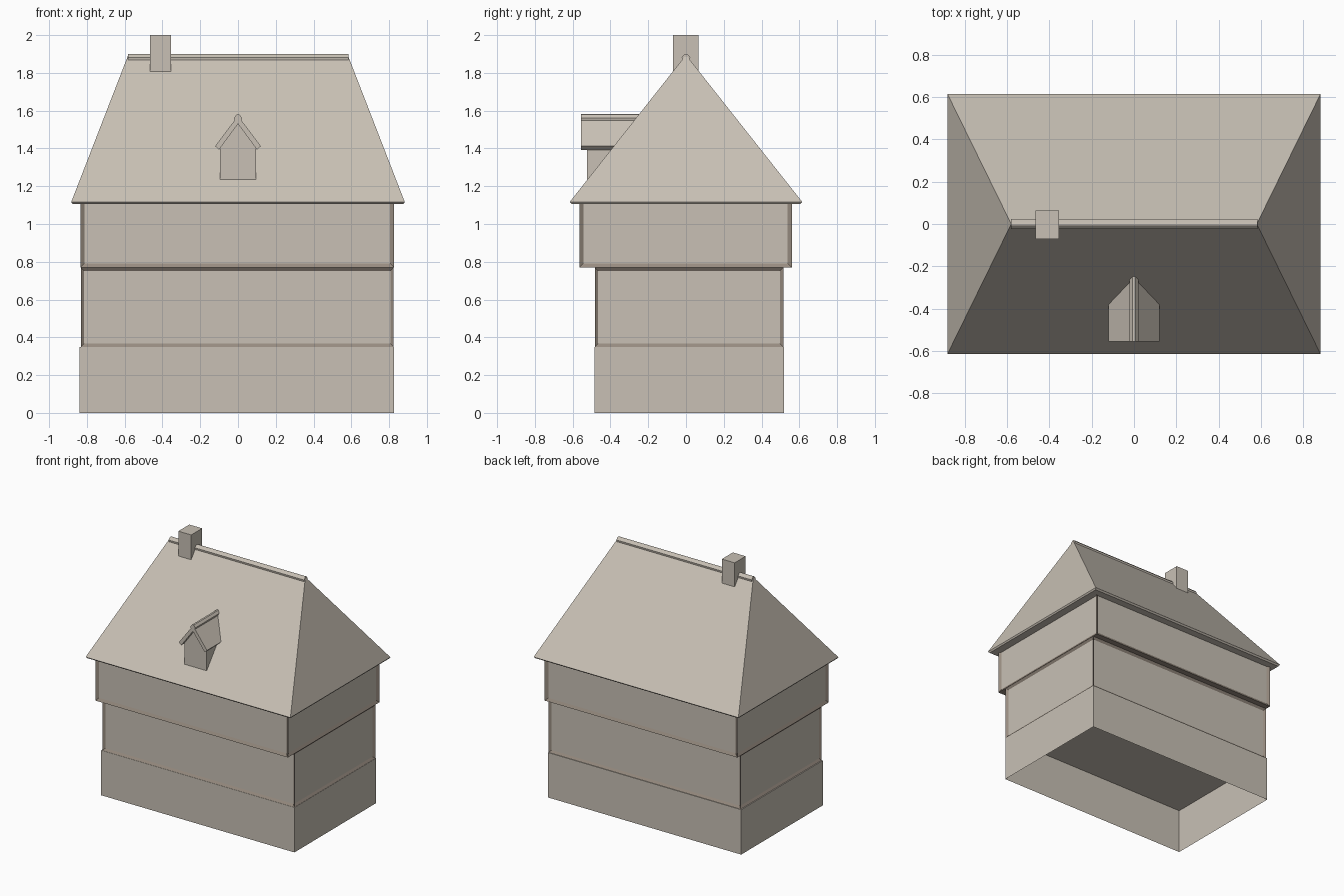
import bpy, bmesh

cube = bpy.data.objects.get("Cube")
if cube:
    bpy.data.objects.remove(cube, do_unlink=True)


def material(name, rgb):
    mat = bpy.data.materials.new(name)
    mat.use_nodes = True
    mat.diffuse_color = (*rgb, 1)
    mat.node_tree.nodes["Principled BSDF"].inputs["Base Color"].default_value = (*rgb, 1)
    return mat


PLASTER = material("warm_plaster", (0.58, 0.53, 0.46))
TIMBER = material("dark_timber", (0.31, 0.26, 0.215))


def finish(name, bm):
    bmesh.ops.recalc_face_normals(bm, faces=bm.faces)
    mesh = bpy.data.meshes.new(name)
    bm.to_mesh(mesh)
    bm.free()
    mesh.materials.append(PLASTER)
    mesh.materials.append(TIMBER)
    obj = bpy.data.objects.new(name, mesh)
    bpy.context.collection.objects.link(obj)
    return obj


def box_mesh(x, y, z):
    bm = bmesh.new()
    bmesh.ops.create_cube(bm, size=1)
    for v in bm.verts:
        v.co = [r[0] if c < 0 else r[1] for c, r in zip(v.co, (x, y, z))]
    bm.normal_update()
    return bm


def drop_bottom(bm):
    faces = [f for f in bm.faces if f.normal.z < -0.5]
    bmesh.ops.delete(bm, geom=faces, context="FACES")


def framed_storey(name, x, y, z, border, open_bottom):
    """Timber box with a recessed plaster panel on each side."""
    bm = box_mesh(x, y, z)
    if open_bottom:
        drop_bottom(bm)
    panels = [f for f in bm.faces if abs(f.normal.z) < 0.5]
    bmesh.ops.inset_individual(bm, faces=panels, thickness=border, depth=-0.012)
    for f in bm.faces:
        f.material_index = 0 if f in panels else 1
    finish(name, bm)


def loft(name, rings):
    """Solid joining rings with equal point counts, capped at both ends."""
    bm = bmesh.new()
    loops = [[bm.verts.new(p) for p in ring] for ring in rings]
    n = len(loops[0])
    for a, b in zip(loops, loops[1:]):
        for i in range(n):
            j = (i + 1) % n
            bm.faces.new((a[i], a[j], b[j], b[i]))
    bm.faces.new(loops[0])
    bm.faces.new(loops[-1])
    return finish(name, bm)


def mirrored(half):
    """Close a half profile by reflecting it, keeping points on the axis single."""
    return half + [(-u, v) for u, v in reversed(half) if u > 0]


def along_x(name, profile, x0, x1):
    return loft(name, [[(x, u, v) for u, v in profile] for x in (x0, x1)])


def along_y(name, profile, y0, y1):
    return loft(name, [[(u, y, v) for u, v in profile] for y in (y0, y1)])


# Open-bottomed ground floor
base = box_mesh((-0.84, 0.826), (-0.485, 0.52), (0, 0.35))
drop_bottom(base)
finish("ground_floor", base)

# Framed upper storeys, the top one overhanging front and back
framed_storey("middle_storey", (-0.832, 0.824), (-0.483, 0.515), (0.35, 0.77), 0.025, True)
framed_storey("upper_storey", (-0.834, 0.826), (-0.565, 0.56), (0.77, 1.13), 0.031, False)

# Hipped roof with a thin eave edge
def rect(x, y, z):
    return [(-x, -y, z), (x, -y, z), (x, y, z), (-x, y, z)]


loft("main_roof", [rect(0.875, 0.605, 1.105), rect(0.883, 0.616, 1.116),
                   rect(0.583, 0.004, 1.89)])
ridge = mirrored([(0, 1.9), (0.008, 1.898), (0.023, 1.882), (0.02, 1.86)])
along_x("roof_ridge", ridge, -0.582, 0.585)

# Chimney
finish("chimney", box_mesh((-0.465, -0.355), (-0.07, 0.065), (1.77, 2.0)))

# Dormer: gabled body, roof slabs and ridge cap
along_y("dormer_body", mirrored([(0, 1.54), (0.096, 1.41), (0.096, 1.235)]), -0.523, -0.27)
along_y("dormer_roof", [(0, 1.573), (0.121, 1.412), (0.101, 1.393), (0, 1.53),
                        (-0.101, 1.393), (-0.121, 1.412)], -0.555, -0.25)
dormer_cap = mirrored([(0, 1.582), (0.007, 1.58), (0.021, 1.562), (0.017, 1.545)])
along_y("dormer_ridge", dormer_cap, -0.556, -0.24)
